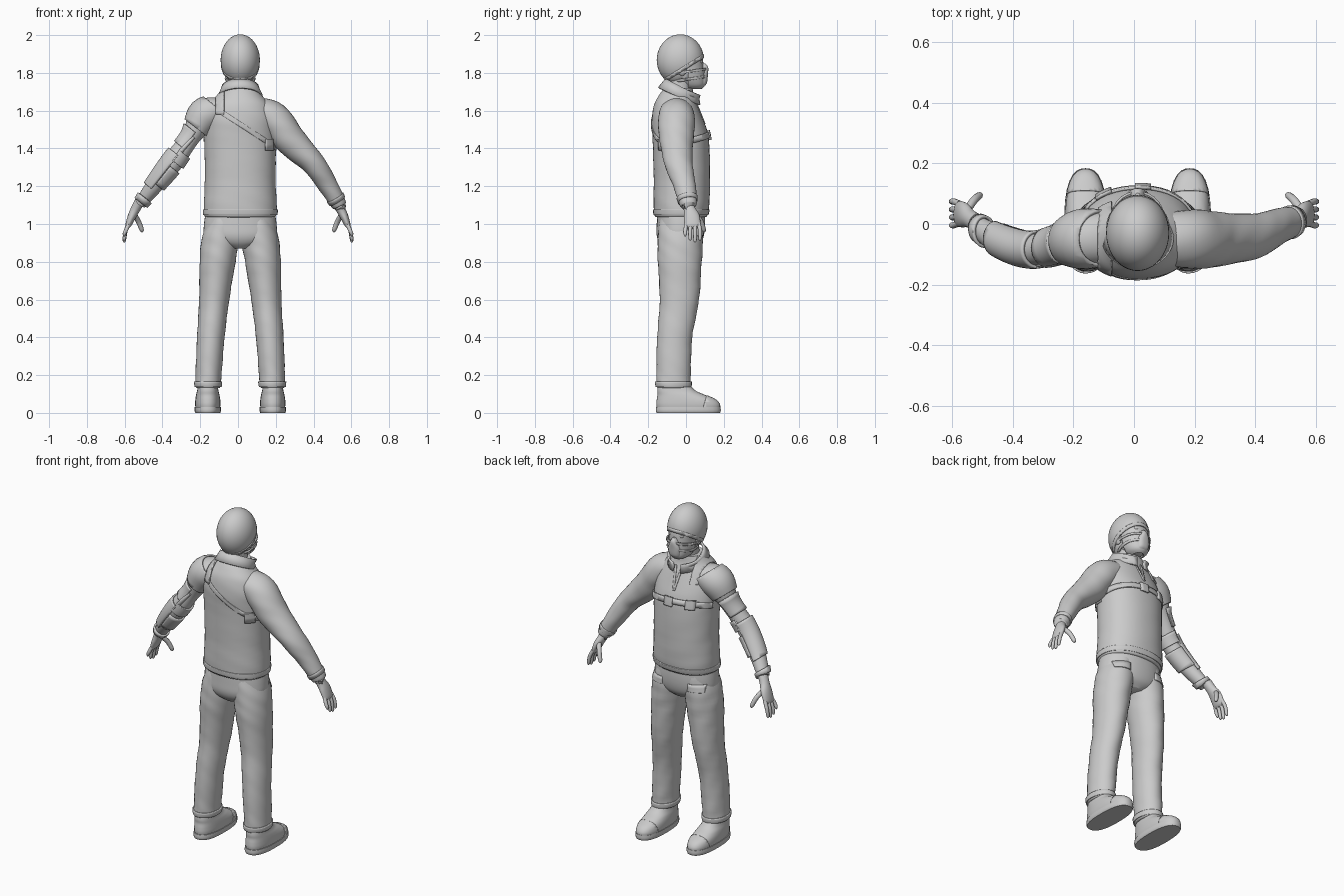
import bpy, bmesh, math
from mathutils import Vector, Matrix

old = bpy.data.objects.get("Cube")
if old:
    bpy.data.objects.remove(old)

grey = bpy.data.materials.new("plain_grey")
grey.use_nodes = True
grey.diffuse_color = (0.6, 0.6, 0.6, 1)
grey.node_tree.nodes["Principled BSDF"].inputs["Base Color"].default_value = (0.6, 0.6, 0.6, 1)
parts = []
MID = 0.012


def finish(name, bm, thick=0):
    mesh = bpy.data.meshes.new(name)
    bm.to_mesh(mesh)
    bm.free()
    ob = bpy.data.objects.new(name, mesh)
    bpy.context.collection.objects.link(ob)
    mesh.materials.append(grey)
    if thick:
        mod = ob.modifiers.new("thickness", "SOLIDIFY")
        mod.thickness, mod.offset = thick, 0
    parts.append(ob)
    return ob


def spline(rings, steps):
    """Smooth interpolation through rings (x, y, z, width, depth)."""
    out = []
    last = len(rings) - 1
    for i in range(last):
        p = [rings[max(0, min(last, i + k))] for k in (-1, 0, 1, 2)]
        for s in range(steps):
            t = s / steps
            out.append([b + t * (c - a) / 2 + t * t * (a - 2.5 * b + 2 * c - d / 2)
                        + t ** 3 * (1.5 * (b - c) + (d - a) / 2) for a, b, c, d in zip(*p)])
    return out + [list(rings[-1])]


def loft(name, rings, n=32, steps=6, square=2.0, follow=False, folds=0.0):
    """Skin of oval rings, level or square to the path."""
    bm = bmesh.new()
    path = spline(rings, steps)
    loops = []
    for i, (x, y, z, a, b) in enumerate(path):
        u, v = Vector((0, 1, 0)), Vector((1, 0, 0))
        if follow:
            t = Vector(path[min(i + 1, len(path) - 1)][:3]) - Vector(path[max(i - 1, 0)][:3])
            t.normalize()
            u = (u - t * u.dot(t)).normalized()
            v = t.cross(u)
        loop = []
        for k in range(n):
            w = math.tau * k / n
            c, s = math.cos(w), math.sin(w)
            r = (abs(c) ** square + abs(s) ** square) ** (-1 / square)
            r *= 1 + folds * math.sin(z * 55 + 3 * s + 2 * c) * math.sin(z * 17 + 2 * w)
            loop.append(bm.verts.new(Vector((x, y, z)) + v * a * c * r + u * b * s * r))
        loops.append(loop)
    for lo, hi in zip(loops, loops[1:]):
        for k in range(n):
            j = (k + 1) % n
            bm.faces.new((lo[k], lo[j], hi[j], hi[k]))
    bm.faces.new(loops[0])
    bm.faces.new(loops[-1])
    bmesh.ops.recalc_face_normals(bm, faces=bm.faces)
    return finish(name, bm)


def peel(name, source, planes, lift=0.004, thick=0.008):
    """Raised panel: the part of a surface on the positive side of all planes."""
    bm = bmesh.new()
    bm.from_mesh(source.data)
    bmesh.ops.delete(bm, geom=[f for f in bm.faces if len(f.verts) > 4], context="FACES_ONLY")
    bm.normal_update()
    for v in bm.verts:
        v.co += v.normal * lift
    for point, normal in planes:
        geom = bm.verts[:] + bm.edges[:] + bm.faces[:]
        bmesh.ops.bisect_plane(bm, geom=geom, plane_co=point, plane_no=normal, clear_inner=True)
    return finish(name, bm, thick)


def slab(point, normal, half):
    """Two planes keeping a slice of the given half width."""
    p, n = Vector(point), Vector(normal).normalized()
    return [(p - n * half, n), (p + n * half, -n)]


def ball(name, centre, size, seg=32):
    bm = bmesh.new()
    bmesh.ops.create_uvsphere(bm, u_segments=seg, v_segments=seg // 2, radius=1)
    bm.transform(Matrix.Translation(centre) @ Matrix.Diagonal((*size, 1)))
    return finish(name, bm)


# Jacket body, hem and collar
torso = loft("jacket", [
    (MID, -.027, 1.035, .17, .125), (MID, -.027, 1.045, .19, .14), (MID, -.024, 1.1, .193, .147),
    (MID, -.022, 1.25, .187, .149), (MID, -.028, 1.45, .19, .149), (MID, -.045, 1.55, .185, .137),
    (MID, -.055, 1.63, .155, .114), (MID, -.052, 1.68, .115, .092), (MID, -.04, 1.72, .085, .075)],
    n=48, square=2.2, folds=.006)
peel("jacket_hem", torso, slab((0, 0, 1.063), (0, 0, 1), .014), .001)

bm = bmesh.new()
rows = []
for i in range(33):
    w = .22 + (math.tau - .44) * i / 32
    s, c = math.sin(w), math.cos(w)
    front = max(0, c)
    rows.append([bm.verts.new((MID + s * rx, cy + c * ry, z)) for rx, cy, ry, z in (
        (.115, -.045, .1 + .02 * front, 1.675 - .045 * c),
        (.1, -.035, .085 + .02 * front, 1.705 - .045 * c),
        (.094 + .03 * front, -.025, .08 + .02 * front, 1.725 - .042 * c))])
for p, q in zip(rows, rows[1:]):
    for k in range(2):
        bm.faces.new((p[k], q[k], q[k + 1], p[k + 1]))
finish("collar", bm, .01)
for s in (-1, 1):
    peel("zip_edge", torso, slab((MID + s * .012, 0, 1.6), (1, 0, -s * .15), .006)
         + [((0, 0, 1.53), (0, 0, 1)), ((0, 0, 1.66), (0, 0, -1)), ((0, 0, 0), (0, 1, 0))], .001, .006)

# Chest strap, back strap and pouches
front_half, back_half = [((0, 0, 0), (0, 1, 0))], [((0, -.04, 0), (0, -1, 0))]
peel("chest_strap", torso, slab((0, .1, 1.47), (.05, -.25, 1), .016) + front_half)
peel("back_strap", torso, slab((0, -.18, 1.535), (.65, 0, 1), .012) + back_half, .001, .005)
for x in (-.1, .03):
    peel("chest_pouch", torso, slab((x, 0, 0), (1, 0, 0), .026)
         + slab((0, .1, 1.47), (0, 0, 1), .026) + front_half, .008, .012)
peel("side_buckle", torso, slab((.165, 0, 0), (1, 0, 0), .02)
     + slab((0, 0, 1.42), (0, 0, 1), .03) + back_half, .004, .01)

# Trousers and shoes
loft("trouser_hips", [(MID, -.027, 1.08, .18, .125), (MID, -.027, 1.0, .192, .128),
     (MID, -.03, .94, .19, .125), (MID, -.03, .9, .15, .11), (MID, -.03, .87, .05, .08)], n=40, square=2.2)
for s, side in ((-1, "right"), (1, "left")):
    leg = loft(side + "_trouser_leg", [
        (MID + s * .09, -.028, 1.03, .08, .11), (MID + s * .105, -.03, .92, .099, .12),
        (MID + s * .12, -.033, .8, .095, .116), (MID + s * .138, -.035, .6, .08, .104),
        (MID + s * .156, -.06, .4, .073, .093), (MID + s * .168, -.066, .2, .069, .091),
        (MID + s * .17, -.066, .14, .066, .088), (MID + s * .17, -.066, .13, .05, .07)], folds=.02)
    peel(side + "_trouser_cuff", leg, slab((0, 0, .152), (0, 0, 1), .014), .002)
    peel(side + "_hip_pocket", leg, slab((MID + s * .13, 0, 0), (1, 0, 0), .045)
         + slab((0, .09, .96), (0, 0, 1), .022) + front_half, .002, .006)
    x = MID + s * .172
    shoe = loft(side + "_shoe", [
        (x, .012, .02, .064, .165), (x, .01, .045, .067, .167), (x, 0, .07, .066, .155),
        (x, -.025, .095, .062, .126), (x, -.052, .12, .056, .1), (x, -.068, .16, .05, .078)],
        square=2.4)
    loft(side + "_shoe_sole", [(x, .012, 0, .066, .168), (x, .012, .012, .07, .172),
         (x, .012, .032, .069, .171)], square=2.5, steps=3)
    peel(side + "_toe_cap", shoe, [((0, .1, .06), (0, 1, -.3))], .001, .004)

# Sleeved left arm
sleeve = loft("left_sleeve", [
    (.08, -.05, 1.6, .07, .085), (.185, -.05, 1.558, .09, .098), (.275, -.05, 1.445, .083, .09),
    (.395, -.04, 1.325, .063, .074), (.47, -.01, 1.215, .053, .06), (.532, .012, 1.108, .041, .046),
    (.537, .013, 1.098, .03, .035)], follow=True, folds=.02)
peel("left_sleeve_cuff", sleeve, slab((.52, 0, 1.13), (.5, .15, -.85), .012), .001)

# Mechanical right arm: core, plates, joint and rods
arm = loft("right_arm_core", [
    (-.09, -.045, 1.61, .06, .08), (-.175, -.05, 1.575, .084, .088), (-.25, -.066, 1.46, .05, .057),
    (-.34, -.085, 1.335, .055, .052), (-.43, -.06, 1.22, .047, .048), (-.515, -.01, 1.11, .032, .036)],
    follow=True)
along = Vector((-.62, 0, -.78))
across = Vector((-.78, 0, .62))


def span(name, start, end, extra=(), lift=.006):
    peel(name, arm, [(start, along), (end, -along)] + list(extra), lift, .01)


span("shoulder_plate", (-.13, 0, 1.63), (-.235, 0, 1.52))
span("upper_arm_plate", (-.245, 0, 1.5), (-.295, 0, 1.405), [((-.26, -.06, 1.44), across)])
span("elbow_plate", (-.31, 0, 1.39), (-.345, 0, 1.335), [((-.335, -.08, 1.35), -across)])
span("outer_forearm_plate", (-.325, 0, 1.37), (-.46, 0, 1.19), [((-.375, 0, 1.29), across)])
span("inner_forearm_plate", (-.365, 0, 1.31), (-.44, 0, 1.215), [((-.4, 0, 1.255), -across)])
span("wrist_band", (-.495, 0, 1.14), (-.512, 0, 1.112))
peel("shoulder_harness", torso, slab((-.095, 0, 0), (1, 0, 0), .022) + [((0, 0, 1.58), (0, 0, 1))])
for y in (-.125, -.03):
    loft("elbow_rod", [(-.235, y, 1.46, .009, .009), (-.29, y - .008, 1.4, .012, .012),
         (-.345, y, 1.33, .009, .009)], n=10, follow=True)

# Hands with four fingers and a thumb
for s, side in ((-1, "right"), (1, "left")):
    def digit(name, pts, r):
        rings = [(s * x, y, z, r * k, r * k) for (x, y, z), k in zip(pts, (1, 1, .85, .3))]
        loft(side + name, rings, n=12, steps=4, follow=True)
    loft(side + "_palm", [(s * x, y, z, a, b) for x, y, z, a, b in (
        (.52, .005, 1.12, .027, .03), (.542, .018, 1.08, .025, .031), (.562, .03, 1.04, .022, .042),
        (.58, .034, .995, .016, .042), (.585, .035, .98, .008, .034))], n=20, follow=True)
    for i, tip in enumerate((.935, .912, .903, .912)):
        y0, y1 = .004 + .021 * i, -.004 + .026 * i
        digit("_finger", [(.576, y0, 1.005), (.594, y1, .965), (.602, y1, tip + .012), (.603, y1, tip)], .0105)
    digit("_thumb", [(.552, .045, 1.055), (.528, .078, 1.015), (.51, .094, .97), (.507, .098, .957)], .0135)

# Neck, head, knit cap and mask
loft("neck", [(MID, -.04, 1.64, .07, .07), (MID, -.035, 1.72, .062, .066), (MID, -.03, 1.8, .06, .066)])
face = loft("face", [(MID, .04, 1.722, .025, .035), (MID, .03, 1.74, .05, .062),
            (MID, .005, 1.78, .07, .088), (MID, -.01, 1.83, .08, .103),
            (MID, -.018, 1.88, .085, .105), (MID, -.02, 1.94, .06, .08)], square=2.2)
skull = ball("cap_form", (MID, -.03, 1.868), (.1, .121, .132), 40)
up = Vector((0, -.62, 1))
cap = peel("knit_cap", skull, [((0, -.02, 1.815), up)], 0, .008)
peel("cap_brim", skull, slab((0, -.02, 1.82), up, .009), .002, .008)
parts.remove(skull)
bpy.data.objects.remove(skull)
ball("back_of_head", (MID, -.045, 1.82), (.083, .09, .085))
peel("mask_shell", face, [((0, .08, 1.822), (0, .25, -1)), ((0, .01, 0), (0, 1, 0))], .006, .008)
loft("mask_muzzle", [(MID, .06, 1.725, .03, .03), (MID, .068, 1.745, .038, .042),
     (MID, .07, 1.79, .04, .046), (MID, .072, 1.83, .022, .045), (MID, .072, 1.85, .01, .03)],
     square=2.8)
for z in (1.765, 1.805):
    peel("mask_strap", face, slab((0, 0, z), (0, -.15, 1), .006), .011, .008)
for s in (-1, 1):
    ball("eye", (MID + s * .034, .076, 1.858), (.014, .011, .008), 16)
    ball("ear", (MID + s * .082, -.02, 1.815), (.012, .022, .03), 16)

# Smooth shading with sharp creases
bpy.ops.object.select_all(action="DESELECT")
for ob in parts:
    ob.select_set(True)
bpy.context.view_layer.objects.active = torso
bpy.ops.object.shade_smooth_by_angle(angle=math.radians(40))
